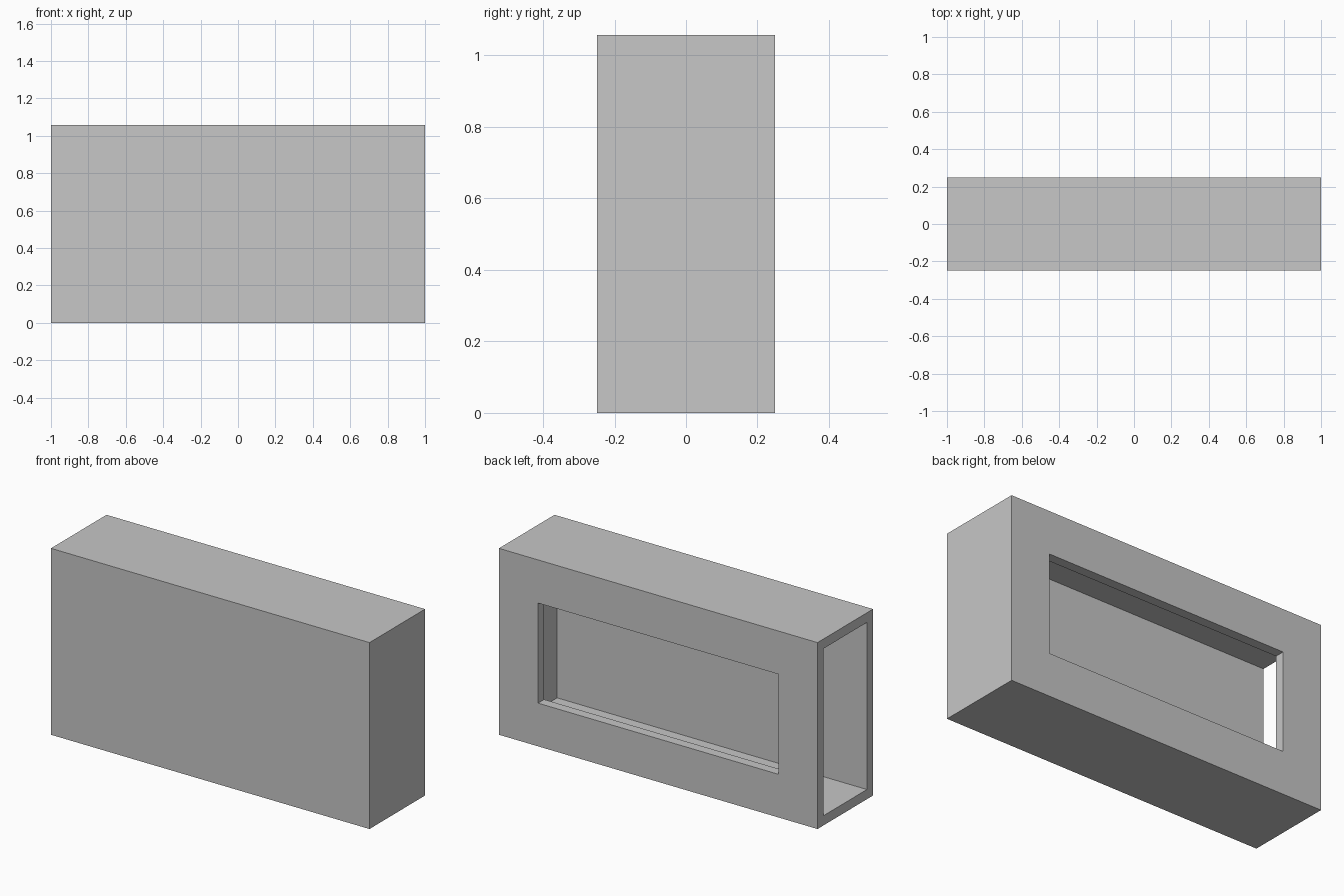
import bpy
from mathutils import Vector

default_cube = bpy.data.objects.get("Cube")
if default_cube:
    bpy.data.objects.remove(default_cube, do_unlink=True)

LENGTH, DEPTH, HEIGHT = 2.0, 0.498, 1.058
WALL = 0.055      # panel thickness
MARGIN = 0.245    # frame width around the rear window

# Plain grey for every surface
grey = bpy.data.materials.new("plain_grey")
grey.use_nodes = True
colour = (0.57, 0.57, 0.57, 1.0)
grey.diffuse_color = colour
grey.node_tree.nodes["Principled BSDF"].inputs["Base Color"].default_value = colour


def box(name, low, high):
    """Axis-aligned box between two corners."""
    low, high = Vector(low), Vector(high)
    bpy.ops.mesh.primitive_cube_add(size=1, location=(low + high) / 2)
    obj = bpy.context.object
    obj.name = name
    obj.scale = high - low
    bpy.ops.object.transform_apply(location=True, rotation=False, scale=True)
    obj.data.materials.append(grey)
    return obj


def cut(target, cutter):
    """Subtract the cutter and discard it."""
    cutter.hide_render = True
    mod = target.modifiers.new("cut", 'BOOLEAN')
    mod.operation = 'DIFFERENCE'
    mod.solver = 'EXACT'
    mod.object = cutter
    bpy.ops.object.select_all(action='DESELECT')
    bpy.context.view_layer.objects.active = target
    target.select_set(True)
    bpy.ops.object.modifier_apply(modifier=mod.name)
    bpy.data.objects.remove(cutter, do_unlink=True)


x, y = LENGTH / 2, DEPTH / 2

# Outer casing
casing = box("hollow_casing", (-x, -y, 0), (x, y, HEIGHT))

# Interior cavity, open at the -x end
cut(casing, box("cavity_cutter",
                (-x - WALL, -y + WALL, WALL),
                (x - WALL, y - WALL, HEIGHT - WALL)))

# Rectangular window through the rear panel
cut(casing, box("window_cutter",
                (-x + MARGIN, y - 2 * WALL, MARGIN),
                (x - MARGIN, y + WALL, HEIGHT - MARGIN)))
